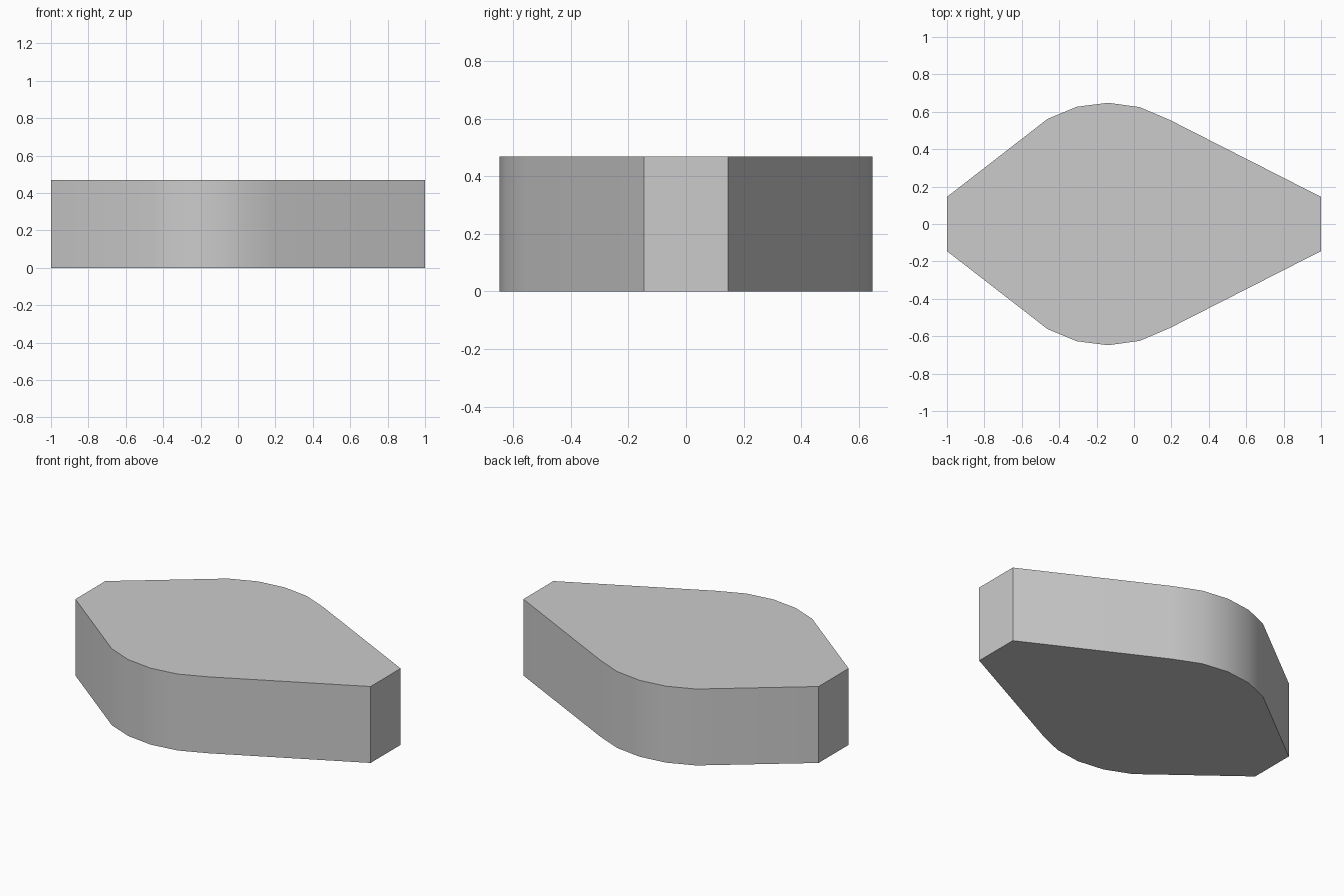
import bpy
import bmesh
import math

cube = bpy.data.objects.get("Cube")
if cube:
    bpy.data.objects.remove(cube, do_unlink=True)

HEIGHT = 0.468

# Plain grey material
grey = bpy.data.materials.new("light_grey")
grey.use_nodes = True
colour = (0.6, 0.6, 0.6, 1.0)
grey.diffuse_color = colour
grey.node_tree.nodes["Principled BSDF"].inputs["Base Color"].default_value = colour

# Half outline from the blunt right end, over the rounded shoulder, to the left end
half = [(-1, 0.145), (-0.462, 0.562), (-0.305, 0.627), (-0.138, 0.648),
        (0.03, 0.625), (0.19, 0.557), (1, 0.145)]
outline = [(x, -y) for x, y in half] + half[::-1]

# Extrude the mirrored outline into a solid block
bm = bmesh.new()
base = bm.faces.new([bm.verts.new((x, y, 0)) for x, y in outline])
top = bmesh.ops.extrude_face_region(bm, geom=[base], use_keep_orig=True)
bmesh.ops.translate(bm, vec=(0, 0, HEIGHT),
                    verts=[v for v in top["geom"] if isinstance(v, bmesh.types.BMVert)])
bmesh.ops.recalc_face_normals(bm, faces=bm.faces)

mesh = bpy.data.meshes.new("tapered_block")
bm.to_mesh(mesh)
bm.free()
mesh.materials.append(grey)
block = bpy.data.objects.new("tapered_block", mesh)
bpy.context.collection.objects.link(block)

# Smooth the rounded shoulders, keep the ends and rims sharp
bpy.ops.object.select_all(action="DESELECT")
block.select_set(True)
bpy.context.view_layer.objects.active = block
bpy.ops.object.shade_smooth_by_angle(angle=math.radians(30))
